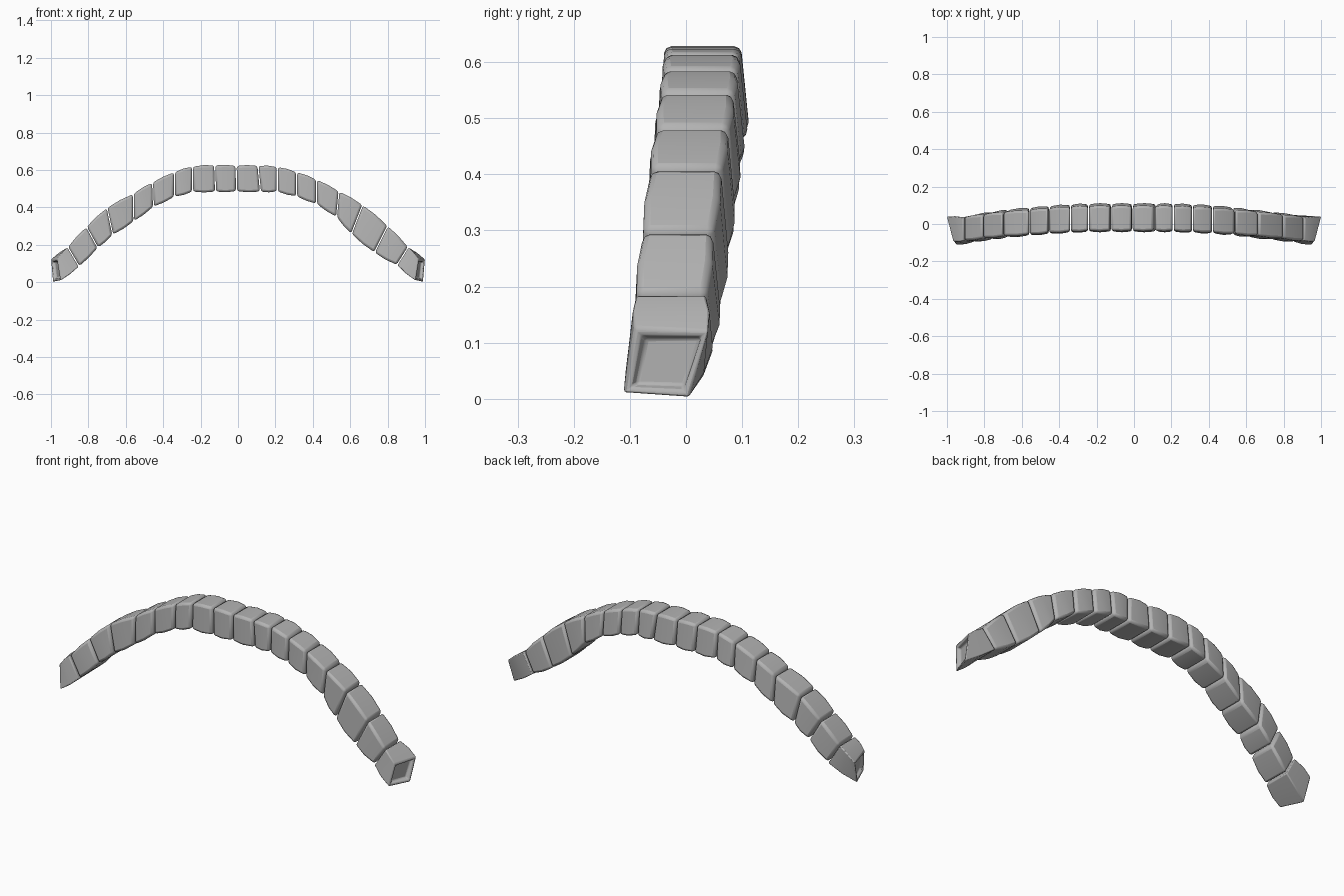
import bpy, bmesh
from mathutils import Vector

if "Cube" in bpy.data.objects:
    bpy.data.objects.remove(bpy.data.objects["Cube"])

stone_mat = bpy.data.materials.new("grey_stone")
stone_mat.diffuse_color = (0.45, 0.45, 0.45, 1)
stone_mat.use_nodes = True
stone_mat.node_tree.nodes["Principled BSDF"].inputs["Base Color"].default_value = stone_mat.diffuse_color

# Joints between stones: top x, top z, bottom x, bottom z
JOINTS = [
    (-0.91, .187, -.85, .085), (-.81, .295, -.75, .185), (-.70, .397, -.67, .255),
    (-.56, .472, -.557, .327), (-.457, .533, -.452, .405), (-.34, .588, -.34, .458),
    (-.243, .618, -.243, .485), (-.125, .625, -.12, .485), (-.01, .622, -.008, .487),
    (.107, .622, .12, .485), (.21, .616, .21, .486), (.313, .588, .313, .46),
    (.42, .548, .42, .42), (.54, .485, .527, .35), (.666, .412, .607, .26),
    (.80, .30, .73, .16), (.91, .187, .85, .092)]


def section(tx, tz, bx, bz):
    """Four corners of a joint: front bottom, back bottom, back top, front top."""
    z = (tz + bz) / 2
    yf, yb = -.112 + .13 * z, .03 + .14 * z
    return [Vector((bx, yf, bz)), Vector((bx, yb, bz)),
            Vector((tx, yb - .014, tz)), Vector((tx, yf + .006, tz))]


def end_section(s):
    """Slanted end of the arch, reaching furthest at the back."""
    return [Vector((.95 * s, -.112, .008)), Vector((.992 * s, .005, 0)),
            Vector((1.003 * s, .04, .12)), Vector((.968 * s, -.092, .125))]


def stone(name, a, b, recess=None):
    ca, cb = sum(a, Vector()) / 4, sum(b, Vector()) / 4
    gap = (cb - ca).normalized() * .003
    a = [p + gap for p in a]
    b = [p - gap for p in b]
    mid = [(p + q) / 2 for p, q in zip(a, b)]
    cm = sum(mid, Vector()) / 4
    mid = [cm + (p - cm) * 1.07 for p in mid]        # slight belly
    bm = bmesh.new()
    rings = [[bm.verts.new(p) for p in r] for r in (a, mid, b)]
    for r, s in zip(rings, rings[1:]):
        for i in range(4):
            j = (i + 1) % 4
            bm.faces.new((r[i], r[j], s[j], s[i]))
    caps = [bm.faces.new(rings[0][::-1]), bm.faces.new(rings[2])]
    bmesh.ops.recalc_face_normals(bm, faces=bm.faces)
    if recess is not None:                            # hollow in the outer end
        bmesh.ops.inset_region(bm, faces=[caps[recess]], thickness=.016, depth=0)
        bmesh.ops.inset_region(bm, faces=[caps[recess]], thickness=.010, depth=-.018)
    me = bpy.data.meshes.new(name)
    bm.to_mesh(me)
    bm.free()
    me.materials.append(stone_mat)
    ob = bpy.data.objects.new(name, me)
    bpy.context.collection.objects.link(ob)
    bpy.ops.object.select_all(action='DESELECT')
    ob.select_set(True)
    bpy.context.view_layer.objects.active = ob
    bpy.ops.object.shade_smooth_by_angle(angle=.6)
    bev = ob.modifiers.new("worn_edges", 'BEVEL')
    bev.width = .012
    bev.segments = 2
    bev.limit_method = 'ANGLE'
    bev.angle_limit = .6


# Arch of stones from left foot to right foot
sections = [end_section(-1)] + [section(*j) for j in JOINTS] + [end_section(1)]
last = len(sections) - 2
for i in range(last + 1):
    stone(f"arch_stone_{i + 1:02d}", sections[i], sections[i + 1],
          0 if i == 0 else 1 if i == last else None)
